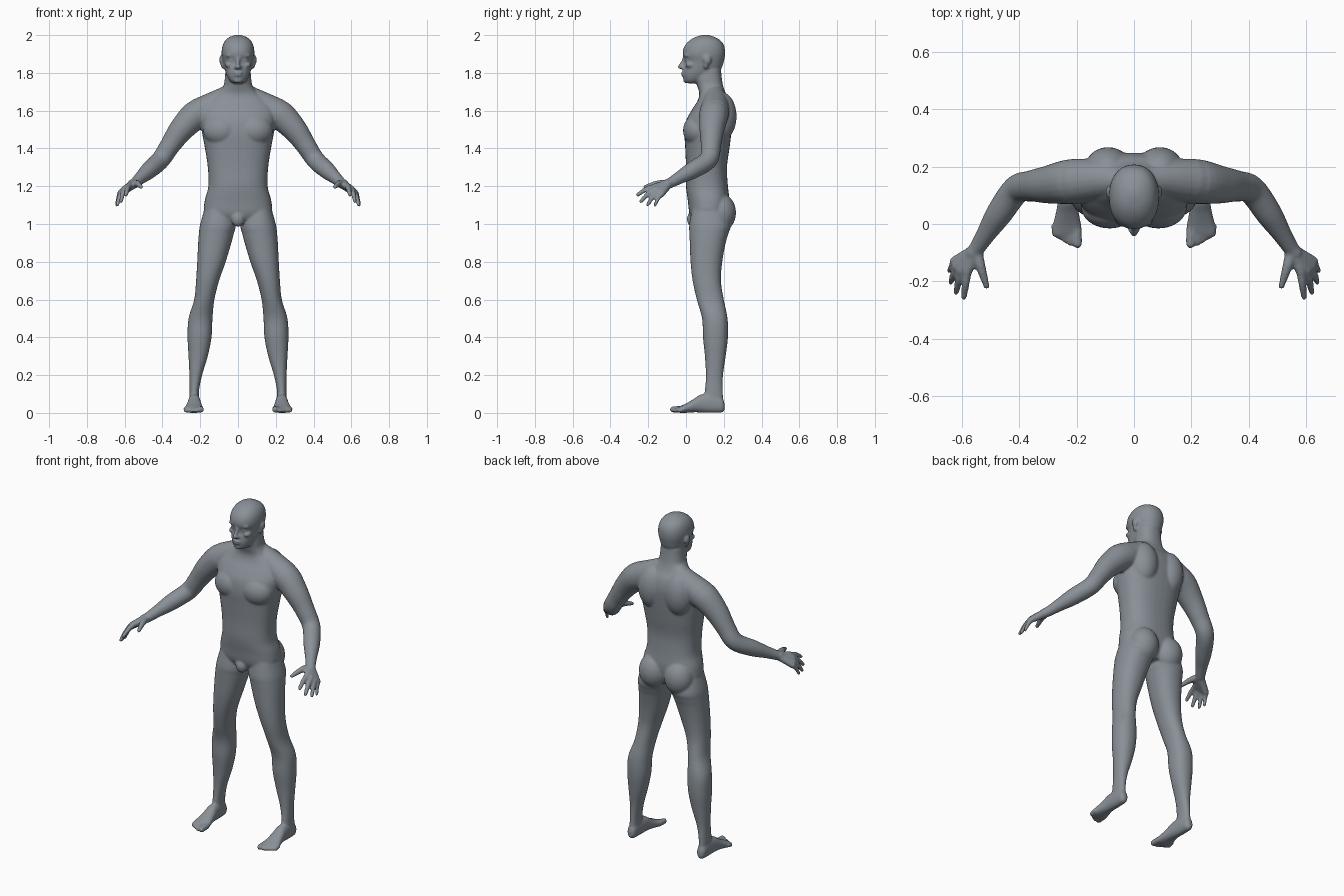
import bpy, bmesh, math
from mathutils import Vector, Matrix

bm = bmesh.new()


def spline(rows, steps=5):
    """Smooth (Catmull-Rom) interpolation through rows of numbers."""
    out = []
    for i in range(len(rows) - 1):
        p0, p1 = rows[max(i - 1, 0)], rows[i]
        p2, p3 = rows[i + 1], rows[min(i + 2, len(rows) - 1)]
        for k in range(steps):
            t = k / steps
            out.append([0.5 * (2 * b + (c - a) * t + (2 * a - 5 * b + 4 * c - d) * t * t
                               + (3 * b - a - 3 * c + d) * t ** 3)
                        for a, b, c, d in zip(p0, p1, p2, p3)])
    return out + [list(rows[-1])]


def skin(rings):
    """Closed surface over rings of points."""
    vs = [[bm.verts.new(p) for p in r] for r in rings]
    n = len(vs[0])
    for a, b in zip(vs, vs[1:]):
        for j in range(n):
            bm.faces.new((a[j], a[(j + 1) % n], b[(j + 1) % n], b[j]))
    bm.faces.new(vs[0])
    bm.faces.new(vs[-1])


def loft(rows, side=1, axis='Z', power=2.2, n=36):
    """Rows: position along axis, then min/max of the two section directions."""
    rings = []
    for t, a0, a1, b0, b1 in spline(rows):
        ring = []
        for j in range(n):
            c, s = math.cos(2 * math.pi * j / n), math.sin(2 * math.pi * j / n)
            a = (a0 + a1) / 2 + (a1 - a0) / 2 * math.copysign(abs(c) ** (2 / power), c)
            b = (b0 + b1) / 2 + (b1 - b0) / 2 * math.copysign(abs(s) ** (2 / power), s)
            ring.append((side * a, b, t) if axis == 'Z' else (side * a, t, b))
        rings.append(ring)
    skin(rings)


def ball(c, r, side=1):
    m = Matrix.Translation((side * c[0], c[1], c[2])) @ Matrix.Diagonal((*r, 1))
    bmesh.ops.create_uvsphere(bm, u_segments=24, v_segments=16, radius=1, matrix=m)


def tube(rows, side=1, n=20):
    """Round tube through rows of x, y, z, radius with rounded ends."""
    pts = spline(rows)
    pos = [Vector((side * p[0], p[1], p[2])) for p in pts]
    rings = []
    for i, p in enumerate(pts):
        d = pos[min(i + 1, len(pos) - 1)] - pos[max(i - 1, 0)]
        q = d.to_track_quat('Z', 'Y')
        rings.append([pos[i] + q @ Vector((p[3] * math.cos(2 * math.pi * j / n),
                                           p[3] * math.sin(2 * math.pi * j / n), 0))
                      for j in range(n)])
    skin(rings)
    for p in (rows[0], rows[-1]):
        ball(p[:3], (p[3],) * 3, side)


# Torso and neck: height, half width, front, back
torso = [(1.00, .10, .05, .20), (1.05, .175, .02, .222), (1.12, .177, .01, .23),
         (1.20, .157, .0, .222), (1.30, .16, .0, .217), (1.40, .175, -.004, .23),
         (1.48, .19, -.008, .24), (1.55, .20, .002, .247), (1.60, .20, .028, .247),
         (1.65, .17, .06, .235), (1.69, .11, .07, .212), (1.73, .078, .06, .197),
         (1.77, .07, .05, .19), (1.82, .066, .06, .185)]
loft([(z, -w, w, f, b) for z, w, f, b in torso], power=2.4)
ball((0, .035, 1.025), (.035, .03, .04))

# Head: height, half width, front, back
head = [(1.745, .026, .002, .06), (1.76, .045, -.01, .095), (1.79, .061, -.017, .14),
        (1.82, .071, -.014, .185), (1.86, .079, -.006, .2), (1.90, .087, -.018, .207),
        (1.94, .083, -.009, .203), (1.97, .069, .017, .185), (1.99, .045, .05, .152),
        (2.001, .014, .09, .12)]
loft([(z, -w, w, f, b) for z, w, f, b in head])
tube([(0, -.006, 1.885, .010), (0, -.018, 1.855, .010), (0, -.031, 1.832, .013)])   # nose
ball((0, -.016, 1.801), (.025, .012, .006))                                         # lips
ball((0, -.015, 1.788), (.022, .011, .007))
ball((0, .002, 1.762), (.026, .018, .017))                                          # chin

leg = [(1.12, .03, .165, .04, .2), (1.0, .012, .2, .018, .235), (.95, .022, .207, .018, .225),
       (.9, .035, .211, .02, .21), (.8, .065, .216, .024, .192), (.7, .10, .222, .035, .185),
       (.6, .125, .232, .057, .2), (.5, .135, .262, .085, .22), (.4, .14, .267, .09, .222),
       (.3, .16, .262, .1, .21), (.2, .19, .257, .105, .196), (.12, .206, .256, .1, .195),
       (.05, .206, .258, .09, .198)]
foot = [(.204, .222, .245, .015, .05), (.19, .208, .258, .002, .08), (.14, .203, .262, 0, .1),
        (.08, .198, .265, .002, .098), (.04, .192, .272, .003, .073), (0, .184, .282, 0, .05),
        (-.03, .181, .286, 0, .036), (-.045, .19, .28, .005, .028)]

for s in (-1, 1):
    # Face details
    ball((.035, .012, 1.866), (.016, .016, .012), s)
    ball((.035, .008, 1.892), (.030, .018, .010), s)
    ball((.048, .022, 1.842), (.022, .026, .016), s)
    ball((.012, -.018, 1.829), (.010, .013, .009), s)
    ball((.086, .112, 1.868), (.013, .022, .027), s)
    ball((.080, .105, 1.842), (.011, .014, .020), s)

    # Chest, shoulder blades, buttocks, shoulder slope
    ball((.085, .06, 1.495), (.10, .076, .085), s)
    ball((.09, .185, 1.57), (.085, .083, .13), s)
    ball((.085, .185, 1.06), (.085, .08, .10), s)
    tube([(.045, .15, 1.69, .05), (.12, .155, 1.635, .07), (.20, .15, 1.59, .078)], s)

    # Arm
    tube([(.17, .15, 1.59, .075), (.225, .147, 1.575, .078), (.30, .137, 1.50, .066),
          (.36, .132, 1.415, .054), (.41, .118, 1.34, .05), (.47, .035, 1.285, .046),
          (.515, -.035, 1.245, .034), (.545, -.082, 1.218, .028), (.56, -.1, 1.21, .026)], s)

    # Palm and fingers: knuckle then tip
    for k, tip, r in (((.580, -.165, 1.198), (.592, -.255, 1.155), .0125),
                      ((.602, -.162, 1.185), (.619, -.238, 1.120), .0125),
                      ((.617, -.148, 1.170), (.638, -.203, 1.102), .012),
                      ((.625, -.130, 1.158), (.643, -.164, 1.100), .011)):
        mid = [(a + b) / 2 for a, b in zip(k, tip)]
        mid[2] += .008
        tube([(.555, -.095, 1.21, .024), (*k, .0175)], s)
        tube([(*k, r + .003), (*mid, r + .001), (*tip, r - .002)], s)
    tube([(.548, -.1, 1.213, .022), (.532, -.155, 1.213, .017), (.513, -.217, 1.196, .011)], s)

    # Leg, foot, toes
    loft(leg, s)
    loft(foot, s, axis='Y')
    tube([(.199, -.02, .02, .018), (.197, -.068, .018, .017)], s)
    for i in range(4):
        x, y = .222 + .018 * i, -.066 + .011 * i
        tube([(x, -.01, .02, .013), (x, y + .02, .02, .011), (x, y, .012, .0115)], s)

bmesh.ops.recalc_face_normals(bm, faces=bm.faces)
mesh = bpy.data.meshes.new("body")
bm.to_mesh(mesh)
bm.free()
body = bpy.data.objects.new("body", mesh)
bpy.context.collection.objects.link(body)

# Fuse the parts into one smooth skin
fuse = body.modifiers.new("fuse", 'REMESH')
fuse.mode = 'VOXEL'
fuse.voxel_size = .006
fuse.use_smooth_shade = True
soft = body.modifiers.new("soften", 'SMOOTH')
soft.factor = .5
soft.iterations = 7

skin_mat = bpy.data.materials.new("slate grey")
skin_mat.diffuse_color = (.25, .28, .31, 1)
mesh.materials.append(skin_mat)

bpy.context.view_layer.objects.active = body
body.select_set(True)
for m in ("fuse", "soften"):
    bpy.ops.object.modifier_apply(modifier=m)
bpy.ops.object.shade_smooth()
body.data.materials.clear()
body.data.materials.append(skin_mat)
for p in body.data.polygons:
    p.material_index = 0
